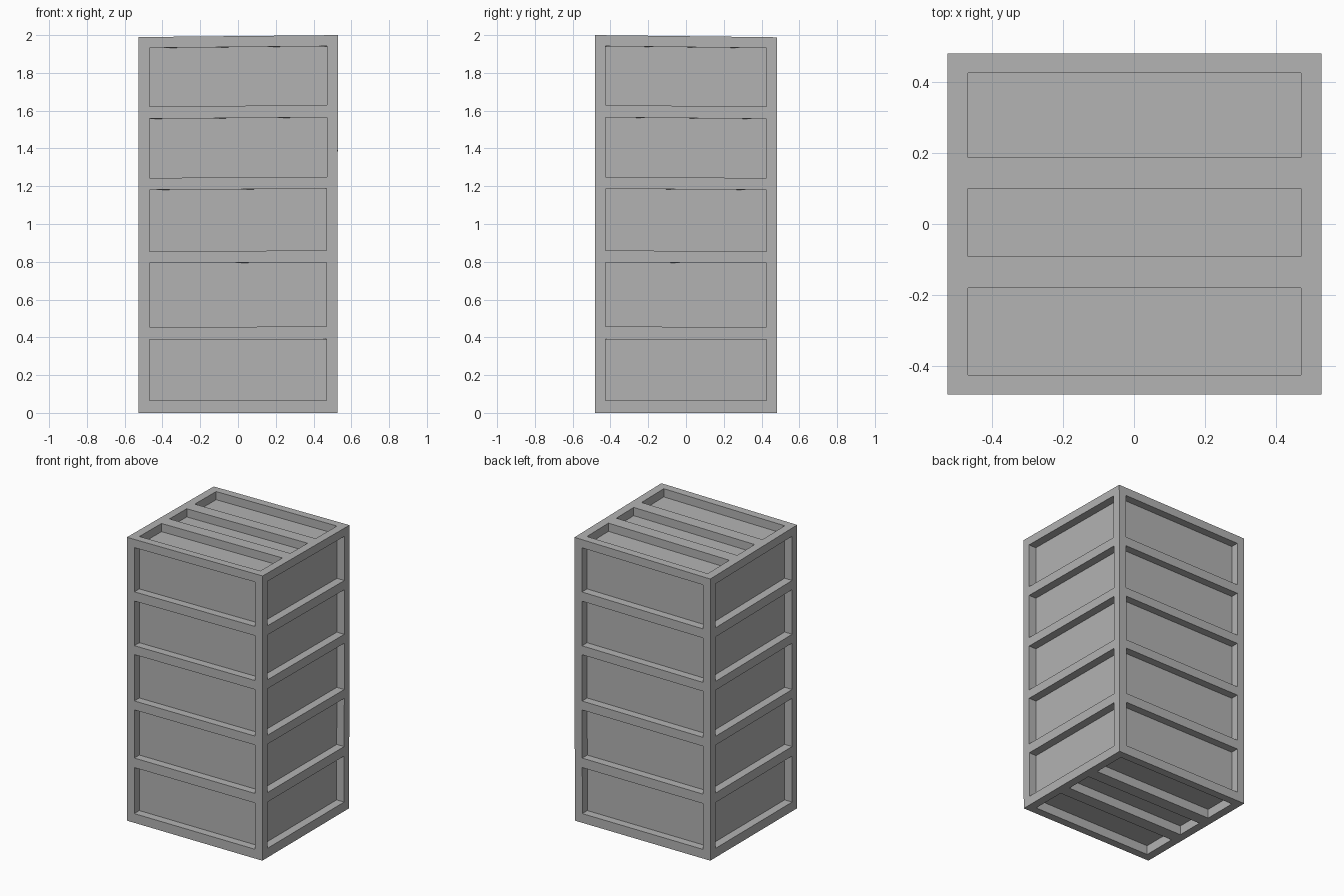
import bpy
import bmesh
from mathutils import Vector

if "Cube" in bpy.data.objects:
    bpy.data.objects.remove(bpy.data.objects["Cube"], do_unlink=True)

grey = bpy.data.materials.new("plain grey")
grey.use_nodes = True
COLOR = (0.45, 0.45, 0.45, 1.0)
grey.diffuse_color = COLOR
grey.node_tree.nodes["Principled BSDF"].inputs["Base Color"].default_value = COLOR

# Outer half sizes, the inner faces of the frame, and the height
X, Y, TOP = 0.526, 0.482, 2.0
XI, YI = 0.468, 0.426
RAILS = [(0, 0.065), (0.39, 0.457), (0.797, 0.86),
         (1.187, 1.25), (1.565, 1.63), (1.942, TOP)]
SLATS = [(-0.18, -0.092), (0.1, 0.188)]


def settle(co):
    """Slight hand-made lean of the top towards the back left."""
    k = co.z / TOP
    dz = 0.01 * (co.x - X) - 0.012 * (co.y + Y)
    return Vector((co.x + 0.003 * k * (co.x > 0), co.y, co.z + k * dz))


def build(name, boxes):
    """One object made of boxes, each given as x, y and z ranges."""
    bm = bmesh.new()
    for box in boxes:
        verts = bmesh.ops.create_cube(bm, size=1)["verts"]
        for v in verts:
            v.co = settle(Vector([lo + (c + 0.5) * (hi - lo)
                                  for c, (lo, hi) in zip(v.co, box)]))
    mesh = bpy.data.meshes.new(name)
    bm.to_mesh(mesh)
    bm.free()
    mesh.materials.append(grey)
    obj = bpy.data.objects.new(name, mesh)
    bpy.context.collection.objects.link(obj)


# Recessed panels on all six sides are the faces of one inner box
build("inner_panels", [((-XI, XI), (-YI, YI), (RAILS[0][1], RAILS[-1][0]))])

# Full-height corner posts
x_sides = {"right": (-X, -XI), "left": (XI, X)}
y_sides = {"front": (-Y, -YI), "back": (YI, Y)}
for yn, ys in y_sides.items():
    for xn, xs in x_sides.items():
        build(f"{yn}_{xn}_post", [(xs, ys, (0, TOP))])

# Horizontal rails between the posts
for name, ys in y_sides.items():
    build(f"{name}_rails", [((-XI, XI), ys, zs) for zs in RAILS])
for name, xs in x_sides.items():
    build(f"{name}_rails", [(xs, (-YI, YI), zs) for zs in RAILS])

# Cross slats on the lid and the base
for name, zs in (("top", RAILS[-1]), ("bottom", RAILS[0])):
    build(f"{name}_slats", [((-XI, XI), ys, zs) for ys in SLATS])
